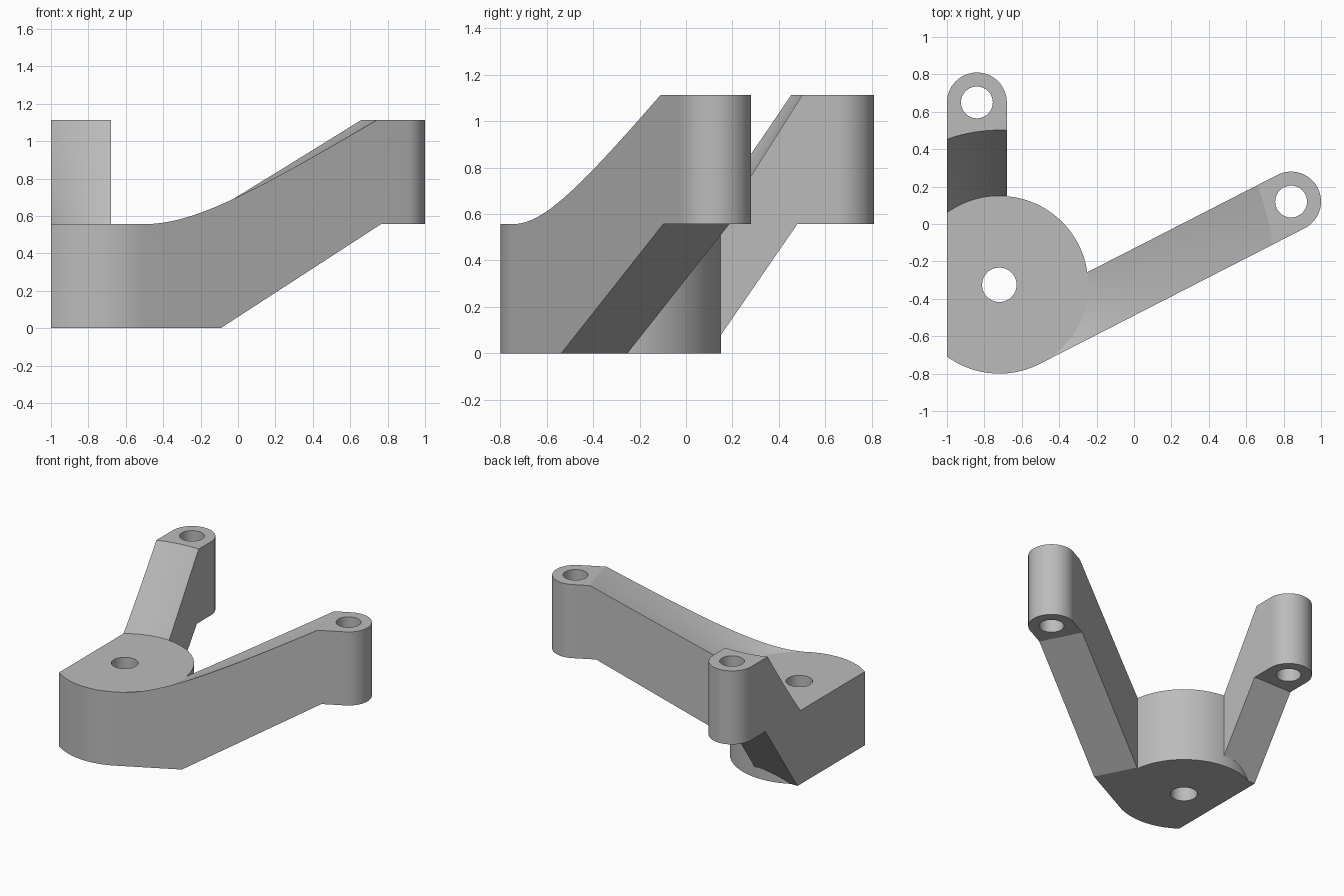
import bpy, bmesh
from math import sin, cos, radians, degrees, atan2, sqrt
from mathutils import Vector

if "Cube" in bpy.data.objects:
    bpy.data.objects.remove(bpy.data.objects["Cube"], do_unlink=True)

HUB, HUB_R = Vector((-0.72, -0.325)), 0.475
LONG, BACK, END_R = Vector((0.84, 0.12)), Vector((-0.84, 0.65)), 0.16
MID, TOP = 0.557, 1.113          # hub height, overall height
LONG_ANGLE = 27.1
helpers = []


def arc(center, r, a0, a1, n):
    """Points along an arc, angles in degrees."""
    steps = [radians(a0 + (a1 - a0) * i / n) for i in range(n + 1)]
    return [center + Vector((cos(a), sin(a))) * r for a in steps]


def prism(name, bottom, offset):
    """Solid made by moving a planar polygon along an offset."""
    bm = bmesh.new()
    face = bm.faces.new([bm.verts.new(p) for p in bottom])
    moved = bmesh.ops.extrude_face_region(bm, geom=[face])["geom"]
    bmesh.ops.translate(bm, vec=offset,
                        verts=[g for g in moved if isinstance(g, bmesh.types.BMVert)])
    bmesh.ops.recalc_face_normals(bm, faces=bm.faces)
    mesh = bpy.data.meshes.new(name)
    bm.to_mesh(mesh)
    bm.free()
    obj = bpy.data.objects.new(name, mesh)
    bpy.context.collection.objects.link(obj)
    return obj


def helper(obj):
    obj.hide_render = True
    helpers.append(obj)
    return obj


def column(name, center, r, n=64):
    pts = arc(center, r, 0, 360, n)[:-1]
    return helper(prism(name, [(p.x, p.y, -0.3) for p in pts], (0, 0, 2)))


def cone_sector(name, r_top, a0, a1, n):
    """Sector of a widening cone, which shapes the sloped top of an arm."""
    k = 1 + 0.1 / (TOP - MID)
    r0 = HUB_R + 0.001
    rings = [(r0, MID), (r0 + (r_top - r0) * k, TOP + 0.1)]
    bm = bmesh.new()
    layers = []
    for r, z in rings:
        pts = [HUB] + arc(HUB, r, a0, a1, n)
        layers.append([bm.verts.new((p.x, p.y, z)) for p in pts])
    low, high = layers
    bm.faces.new(low)
    bm.faces.new(high)
    for i in range(len(low)):
        j = (i + 1) % len(low)
        bm.faces.new((low[i], low[j], high[j], high[i]))
    bmesh.ops.recalc_face_normals(bm, faces=bm.faces)
    mesh = bpy.data.meshes.new(name)
    bm.to_mesh(mesh)
    bm.free()
    obj = bpy.data.objects.new(name, mesh)
    bpy.context.collection.objects.link(obj)
    return helper(obj)


def wedge(name, center, angle, start, end, v0, v1):
    """Block under an arm, with a sloped face rising from start to end."""
    u = Vector((cos(radians(angle)), sin(radians(angle))))
    v = Vector((-u.y, u.x))
    lead = 0.1 * (end - start) / MID
    side = [(start - lead, -0.1), (end, MID), (0.4, MID), (0.4, -0.1)]
    pts = [center + u * s + v * v0 for s, z in side]
    return helper(prism(name, [(p.x, p.y, z) for p, (s, z) in zip(pts, side)],
                        (v * (v1 - v0)).to_3d()))


def cut(obj, cutter):
    mod = obj.modifiers.new("cut", "BOOLEAN")
    mod.operation, mod.solver, mod.object = "DIFFERENCE", "EXACT", cutter
    bpy.context.view_layer.objects.active = obj
    bpy.ops.object.modifier_apply(modifier=mod.name)


# Outline of the hub and both arms, counter-clockwise
def hub_angle(p):
    d = p - HUB
    return degrees(atan2(d.y, d.x))


u = Vector((cos(radians(LONG_ANGLE)), sin(radians(LONG_ANGLE))))
edge = LONG + Vector((-u.y, u.x)) * END_R - HUB
along = edge.dot(u)
inner = HUB + edge - u * (along - sqrt(HUB_R ** 2 - edge.length_squared + along ** 2))
flat = degrees(atan2(sqrt(HUB_R ** 2 - 0.28 ** 2), -0.28))
back_x = BACK.x + END_R
back_foot = HUB + Vector((back_x - HUB.x, sqrt(HUB_R ** 2 - (back_x - HUB.x) ** 2)))
outline = (arc(HUB, HUB_R, -flat, LONG_ANGLE - 90, 24)
           + arc(LONG, END_R, LONG_ANGLE - 90, LONG_ANGLE + 90, 32)
           + arc(HUB, HUB_R, hub_angle(inner), hub_angle(back_foot), 32)
           + arc(BACK, END_R, 0, 180, 32))
bracket = prism("bracket", [(p.x, p.y, 0) for p in outline], (0, 0, TOP))

# Sloped tops and flat hub top
cut(bracket, cone_sector("long_arm_top_cutter", 1.478, -100, 60, 80))
cut(bracket, cone_sector("back_arm_top_cutter", 0.827, 50, 270, 110))

# Sloped undersides
cut(bracket, wedge("long_arm_under_cutter", LONG, LONG_ANGLE, -1.13, -0.165, -0.25, 0.165))
under = wedge("back_arm_under_cutter", BACK, 90, -0.554, -0.17, -0.165, 0.25)
cut(under, column("hub_guard", HUB, HUB_R + 0.001, 128))
cut(bracket, under)

# Bolt holes
for name, center, r in (("hub_hole", HUB, 0.092), ("long_arm_hole", LONG, 0.085),
                        ("back_arm_hole", BACK, 0.085)):
    cut(bracket, column(name, center, r))
for h in helpers:
    bpy.data.objects.remove(h, do_unlink=True)

# Grey finish
grey = bpy.data.materials.new("grey")
grey.use_nodes = True
color = (0.5, 0.5, 0.5, 1)
grey.diffuse_color = color
grey.node_tree.nodes["Principled BSDF"].inputs["Base Color"].default_value = color
bracket.data.materials.clear()
bracket.data.materials.append(grey)
for p in bracket.data.polygons:
    p.material_index = 0

bpy.ops.object.select_all(action="DESELECT")
bracket.select_set(True)
bpy.context.view_layer.objects.active = bracket
bpy.ops.object.shade_smooth_by_angle(angle=radians(25))
